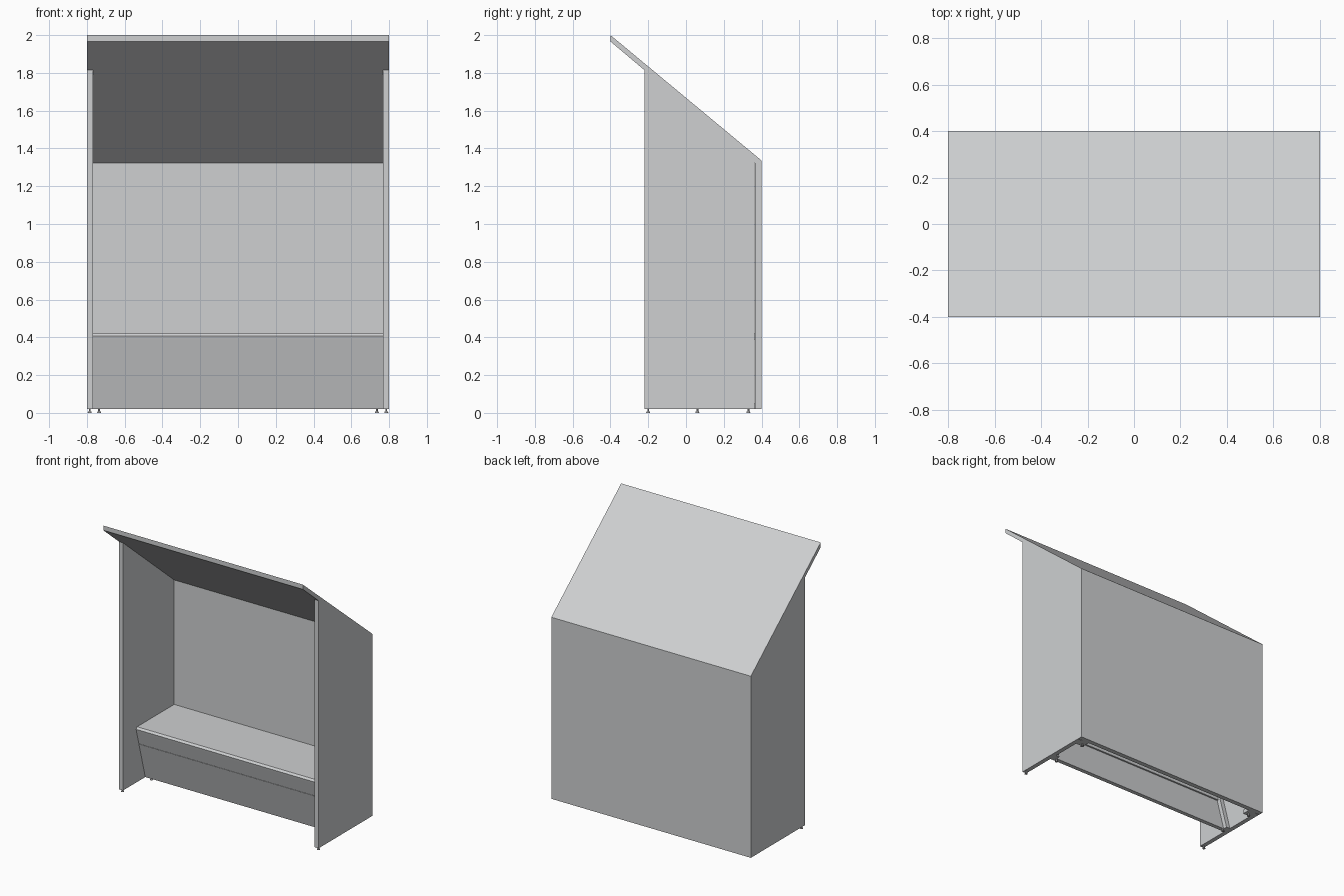
import bpy, bmesh, math

if "Cube" in bpy.data.objects:
    bpy.data.objects.remove(bpy.data.objects["Cube"])


def material(name, rgb):
    m = bpy.data.materials.new(name)
    m.diffuse_color = (*rgb, 1)
    m.use_nodes = True
    m.node_tree.nodes["Principled BSDF"].inputs["Base Color"].default_value = m.diffuse_color
    return m


PANEL = material("light grey panel", (0.62, 0.63, 0.64))
METAL = material("grey metal", (0.45, 0.45, 0.46))


def finish(name, bm, mat):
    bmesh.ops.recalc_face_normals(bm, faces=bm.faces)
    mesh = bpy.data.meshes.new(name)
    bm.to_mesh(mesh)
    bm.free()
    mesh.materials.append(mat)
    ob = bpy.data.objects.new(name, mesh)
    bpy.context.collection.objects.link(ob)
    return ob


def prism(name, profile, x0, x1, mat=PANEL):
    """Extrude a (y, z) outline from x0 to x1."""
    bm = bmesh.new()
    face = bm.faces.new([bm.verts.new((x0, y, z)) for y, z in profile])
    ext = bmesh.ops.extrude_face_region(bm, geom=[face])
    verts = [g for g in ext["geom"] if isinstance(g, bmesh.types.BMVert)]
    bmesh.ops.translate(bm, vec=(x1 - x0, 0, 0), verts=verts)
    return finish(name, bm, mat)


def box(name, x0, x1, y0, y1, z0, z1, mat=PANEL):
    return prism(name, [(y0, z0), (y1, z0), (y1, z1), (y0, z1)], x0, x1, mat)


def foot(name, x, y):
    """Levelling foot: wide pad with a thin stem."""
    bm = bmesh.new()
    for r1, r2, z0, z1 in ((0.011, 0.008, 0, 0.008), (0.005, 0.005, 0.008, 0.022)):
        new = bmesh.ops.create_cone(bm, cap_ends=True, segments=16,
                                    radius1=r1, radius2=r2, depth=z1 - z0)
        bmesh.ops.translate(bm, vec=(x, y, (z0 + z1) / 2), verts=new["verts"])
    return finish(name, bm, METAL)


BASE, W, IN = 0.02, 0.80, 0.768
BACK_Y, EAVE = 0.366, 1.322
SLOPE = (1.966 - EAVE) / (0.4 + BACK_Y)


def roof_under(y):
    return EAVE + SLOPE * (BACK_Y - y)


# Sloping roof slab with plumb-cut ends
prism("roof", [(-0.4, 2.0), (-0.4, 1.966), (BACK_Y, EAVE), (0.4, EAVE), (0.4, 1.336)], -W, W)

# Back wall
box("back_wall", -W, W, BACK_Y, 0.4, BASE, EAVE)


# Bench front leans back towards the floor
def front_y(z):
    return -0.07 + 0.105 * (0.405 - z) / (0.405 - BASE)


def slant(z0, z1, a, b):
    return [(front_y(z0) + a, z0), (front_y(z0) + b, z0),
            (front_y(z1) + b, z1), (front_y(z1) + a, z1)]


T = 0.03
prism("bench_lower_front", slant(BASE, 0.287, 0, T), -IN, IN)
prism("bench_upper_front", slant(0.289, 0.389, 0, T), -IN, IN)
prism("bench_seam_backing", slant(0.27, 0.31, 0.004, T + 0.012), -IN, IN)

# Seat board with a chamfered front edge
prism("seat", [(front_y(0.389), 0.389), (BACK_Y, 0.389), (BACK_Y, 0.42),
               (-0.058, 0.42), (-0.07, 0.406)], -IN, IN)

for side, s in (("left", -1), ("right", 1)):
    # Side wall trimmed to the roof slope
    y0, y1 = -0.22, BACK_Y - 0.003
    prism(side + "_side_wall", [(y0, BASE), (y1, BASE), (y1, roof_under(y1)),
                                (y0, roof_under(y0))], s * IN, s * W)
    # Hidden cleat behind the bench front
    prism(side + "_bench_cleat", slant(BASE, 0.389, T, T + 0.03),
          s * (IN - 0.03), s * IN)
    # Blocks that carry the inner feet
    box(side + "_back_foot_block", s * (IN - 0.06), s * IN, 0.306, BACK_Y, BASE, 0.05)
    # Feet
    foot(side + "_front_foot", s * 0.785, -0.20)
    foot(side + "_bench_foot", s * 0.735, 0.06)
    foot(side + "_back_foot", s * 0.735, 0.33)
